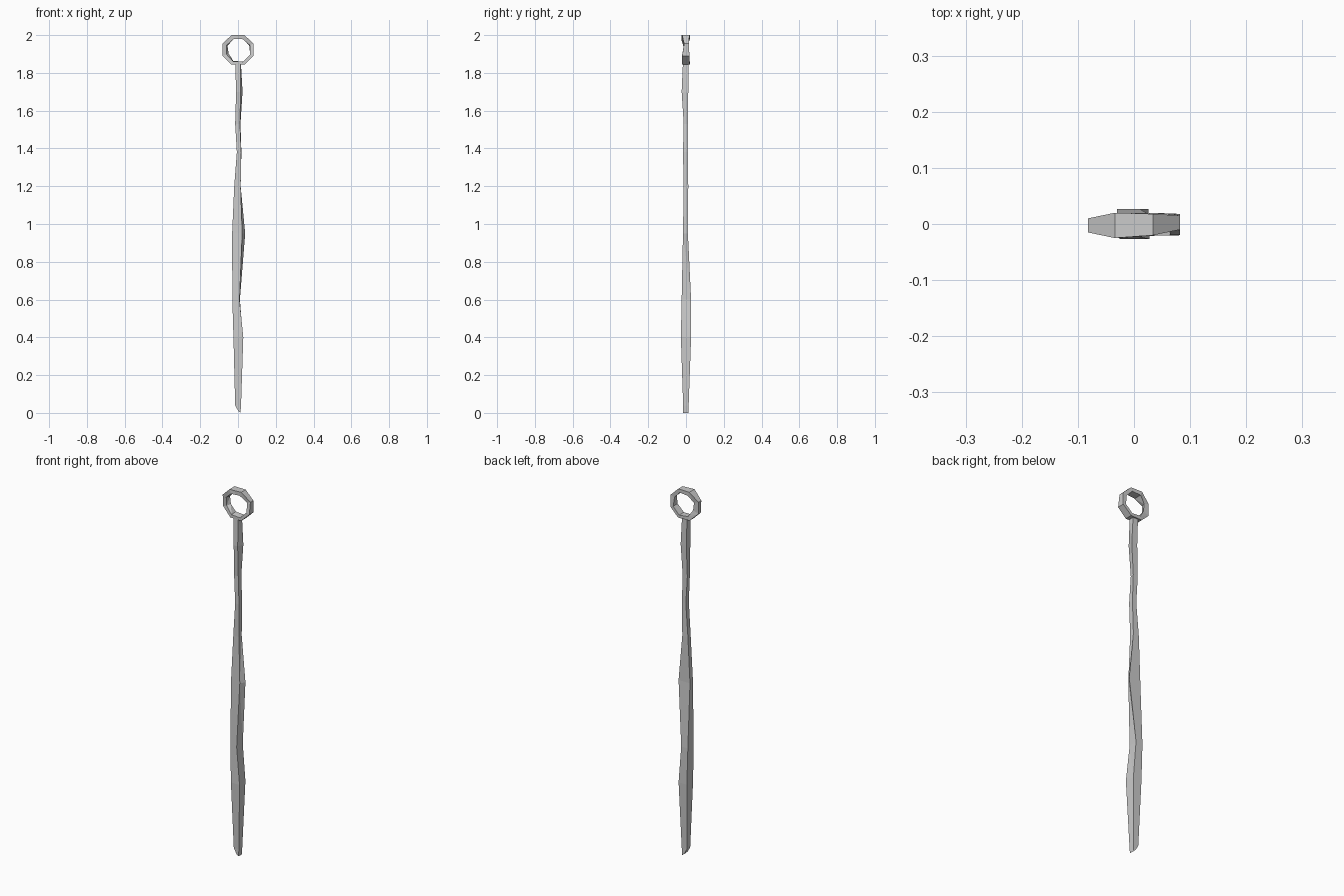
import bpy, bmesh
from math import cos, sin, pi


def loft(name, sections, closed=False):
    """Skin a list of four-point sections with flat faces."""
    bm = bmesh.new()
    rings = [[bm.verts.new(p) for p in s] for s in sections]
    n = len(rings)
    for i in range(n if closed else n - 1):
        a, b = rings[i], rings[(i + 1) % n]
        for j in range(4):
            k = (j + 1) % 4
            bm.faces.new((a[j], a[k], b[k], b[j]))
    if not closed:
        bm.faces.new(rings[0][::-1])
        bm.faces.new(rings[-1])
    bmesh.ops.triangulate(bm, faces=bm.faces[:])
    bmesh.ops.recalc_face_normals(bm, faces=bm.faces[:])
    mesh = bpy.data.meshes.new(name)
    bm.to_mesh(mesh)
    bm.free()
    obj = bpy.data.objects.new(name, mesh)
    bpy.context.collection.objects.link(obj)
    return obj


# Crooked hand-forged shaft: z, left x, front-right x, back-right x, front y, back y
stations = [
    (0.04, -0.015, 0.016, 0.016, -0.015, 0.014),
    (0.40, -0.024, 0.028, 0.026, -0.027, 0.027),
    (0.60, -0.030, 0.008, 0.010, -0.023, 0.027),
    (0.95, -0.031, 0.022, 0.038, -0.016, 0.010),
    (1.20, -0.020, 0.014, 0.014, -0.012, 0.012),
    (1.38, -0.006, 0.017, 0.018, -0.016, 0.010),
    (1.53, -0.015, 0.010, 0.013, -0.012, 0.010),
    (1.70, -0.010, 0.014, 0.024, -0.023, 0.012),
    (1.86, -0.015, 0.013, 0.015, -0.016, 0.012),
]
sections = [[(xl, yf, z), (xr, yf, z), (xb, yb, z), (xl, yb, z)]
            for z, xl, xr, xb, yf, yb in stations]
# Slanted tip
sections.insert(0, [(0.0, -0.015, 0.012), (0.013, -0.015, 0.0),
                    (0.013, 0.014, 0.0), (0.0, 0.014, 0.012)])
loft("shaft", sections)

# Eight-sided eye ring: inner radius at front and back, front y, back y
eye = [
    (0.068, 0.064, -0.010, 0.015),
    (0.064, 0.068, -0.020, 0.018),
    (0.064, 0.064, -0.025, 0.020),
    (0.066, 0.060, -0.015, 0.010),
    (0.066, 0.054, -0.010, 0.010),
    (0.070, 0.066, -0.018, 0.018),
    (0.072, 0.072, -0.021, 0.020),
    (0.070, 0.070, -0.020, 0.018),
]
ring = []
for i, (rf, rb, yf, yb) in enumerate(eye):
    a = pi / 8 + i * pi / 4
    c, s = cos(a), sin(a)
    ring.append([(r * c, y, 1.922 + r * s * 0.95)
                 for r, y in ((0.089, yf), (0.089, yb), (rb, yb), (rf, yf))])
loft("eye_ring", ring, closed=True)
